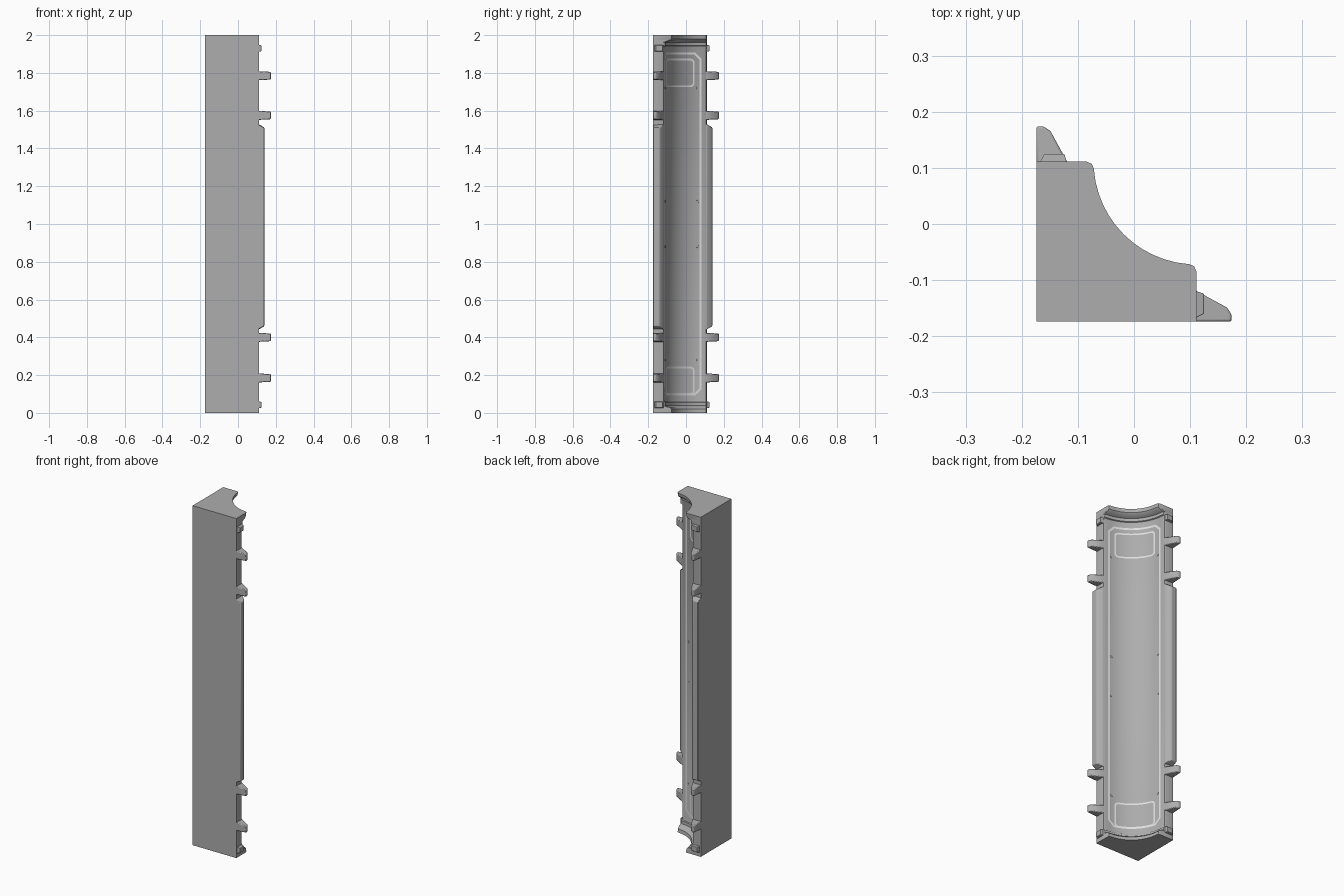
import bpy, bmesh, math

if "Cube" in bpy.data.objects:
    bpy.data.objects.remove(bpy.data.objects["Cube"])

E, C, R, H = 0.174, 0.111, 0.227, 2.0   # outer edge, arc centre, channel radius, height


def material(name, v):
    m = bpy.data.materials.new(name)
    m.diffuse_color = (v, v, v, 1)
    m.use_nodes = True
    m.node_tree.nodes["Principled BSDF"].inputs["Base Color"].default_value = m.diffuse_color
    return m


GREY = material("mid grey", 0.42)
PALE = material("pale grey", 0.75)


def finish(name, bm, mat, fix=True):
    if fix:
        bmesh.ops.recalc_face_normals(bm, faces=bm.faces)
    me = bpy.data.meshes.new(name)
    bm.to_mesh(me)
    bm.free()
    me.materials.append(mat)
    ob = bpy.data.objects.new(name, me)
    bpy.context.collection.objects.link(ob)
    bpy.ops.object.select_all(action='DESELECT')
    ob.select_set(True)
    bpy.context.view_layer.objects.active = ob
    bpy.ops.object.shade_smooth_by_angle(angle=math.radians(30))
    return ob


# Body: square post with a quarter-round channel, flared at both ends
def section(r):
    pts = [(-E, -E), (C, -E), (C, C - r - 0.012), (C - 0.004, C - r - 0.003)]
    a0, n = math.asin(0.013 / r), 12
    for i in range(n + 1):
        a = a0 + (math.pi / 2 - 2 * a0) * i / n
        pts.append((C - r * math.sin(a), C - r * math.cos(a)))
    pts += [(C - r - 0.003, C - 0.004), (C - r - 0.012, C), (-E, C)]
    return pts


ends = [(0, 0.183), (0.02, 0.186), (0.03, 0.196), (0.038, 0.218),
        (0.055, 0.219), (0.058, 0.224), (0.066, R)]
stations = ends + [(H - z, r) for z, r in reversed(ends)]
bm = bmesh.new()
rings = [[bm.verts.new((x, y, z)) for x, y in section(r)] for z, r in stations]
for a, b in zip(rings, rings[1:]):
    for i in range(len(a)):
        j = (i + 1) % len(a)
        bm.faces.new((a[i], a[j], b[j], b[i]))
bm.faces.new(rings[0])
bm.faces.new(rings[-1])
finish("corner_post", bm, GREY)


# Lugs and rails: profiles extruded in z, mirrored across the diagonal
def prism(name, pts, z0, z1, taper, bevel):
    for side, swap in (("right", False), ("back", True)):
        bm = bmesh.new()
        loops = []
        for z, s in ((z0, 1), (z1, -1)):
            loop = []
            for x, y in pts:
                zz = z + s * taper * max(0, x - C)
                loop.append(bm.verts.new((y, x, zz) if swap else (x, y, zz)))
            loops.append(loop)
        a, b = loops
        bm.faces.new(a)
        bm.faces.new(b)
        for i in range(len(a)):
            j = (i + 1) % len(a)
            bm.faces.new((a[i], a[j], b[j], b[i]))
        ob = finish(name + "_" + side, bm, GREY)
        mod = ob.modifiers.new("soft edges", 'BEVEL')
        mod.width, mod.segments = bevel, 2
        mod.limit_method = 'ANGLE'


lug = [(C - .01, -E), (E, -E), (E, -.161), (.166, -.149), (C, -.119), (C - .01, -.119)]
rail = [(C - .01, -E), (.139, -E), (.139, -.143), (.133, -.133), (C, -.119), (C - .01, -.119)]
peg = [(C - .01, -.167), (C, -.167), (.125, -.16), (.125, -.124), (C, -.12), (C - .01, -.12)]
for k, z in enumerate((0.185, 0.4, 1.575, 1.785)):
    prism("lug_%d" % k, lug, z - 0.024, z + 0.024, 0.06, 0.004)
for k, z in enumerate((0.043, 1.93)):
    prism("peg_%d" % k, peg, z - 0.019, z + 0.019, 0.3, 0.002)
prism("long_rail", rail, 0.44, 1.53, 0.7, 0.003)


# Painted outlines wrapped on the channel wall
def on_wall(s, z, lift=0.0015):
    a = math.pi / 4 + s / R
    r = R - lift
    return (C - r * math.sin(a), C - r * math.cos(a), z)


def outline_loop(hs, hz, c, segs, zc):
    pts = []
    for q, (sx, sz) in enumerate(((1, 1), (-1, 1), (-1, -1), (1, -1))):
        for i in range(segs + 1):
            a = math.pi / 2 * (q + i / segs)
            pts.append((sx * (hs - c) + c * math.cos(a), zc + sz * (hz - c) + c * math.sin(a)))
        if q in (0, 2):     # subdivide the curved sides
            for i in range(1, 14):
                pts.append((sx * (hs - c) * (1 - 2 * i / 14), zc + sz * hz))
    return pts


def stripe(name, hs, hz, c, segs, zc, w):
    bm = bmesh.new()
    outer = [bm.verts.new(on_wall(*p)) for p in outline_loop(hs, hz, c, segs, zc)]
    inner = [bm.verts.new(on_wall(*p)) for p in outline_loop(hs - w, hz - w, c - w * .6, segs, zc)]
    for i in range(len(outer)):
        j = (i + 1) % len(outer)
        bm.faces.new((outer[i], outer[j], inner[j], inner[i]))
    bm.normal_update()
    for f in bm.faces:      # face the open side of the channel
        p = f.calc_center_median()
        if f.normal.x * (C - p.x) + f.normal.y * (C - p.y) < 0:
            f.normal_flip()
    finish(name, bm, PALE, fix=False)


stripe("border_stripe", 0.149, 0.908, 0.034, 1, 1.0, 0.011)
stripe("upper_panel_stripe", 0.112, 0.075, 0.022, 4, 1.80, 0.009)
stripe("lower_panel_stripe", 0.112, 0.075, 0.022, 4, 0.17, 0.009)

# Tiny rivets inside the border
bm = bmesh.new()
for z in (0.28, 0.88, 1.12, 1.72):
    for s in (-0.128, 0.128):
        ring = [bm.verts.new(on_wall(s + 0.006 * math.cos(t * math.pi / 4),
                                     z + 0.006 * math.sin(t * math.pi / 4), 0.002)) for t in range(8)]
        base = [bm.verts.new(on_wall(s + 0.007 * math.cos(t * math.pi / 4),
                                     z + 0.007 * math.sin(t * math.pi / 4), -0.002)) for t in range(8)]
        bm.faces.new(ring)
        bm.faces.new(base)
        for t in range(8):
            u = (t + 1) % 8
            bm.faces.new((ring[t], ring[u], base[u], base[t]))
finish("rivets", bm, GREY)
